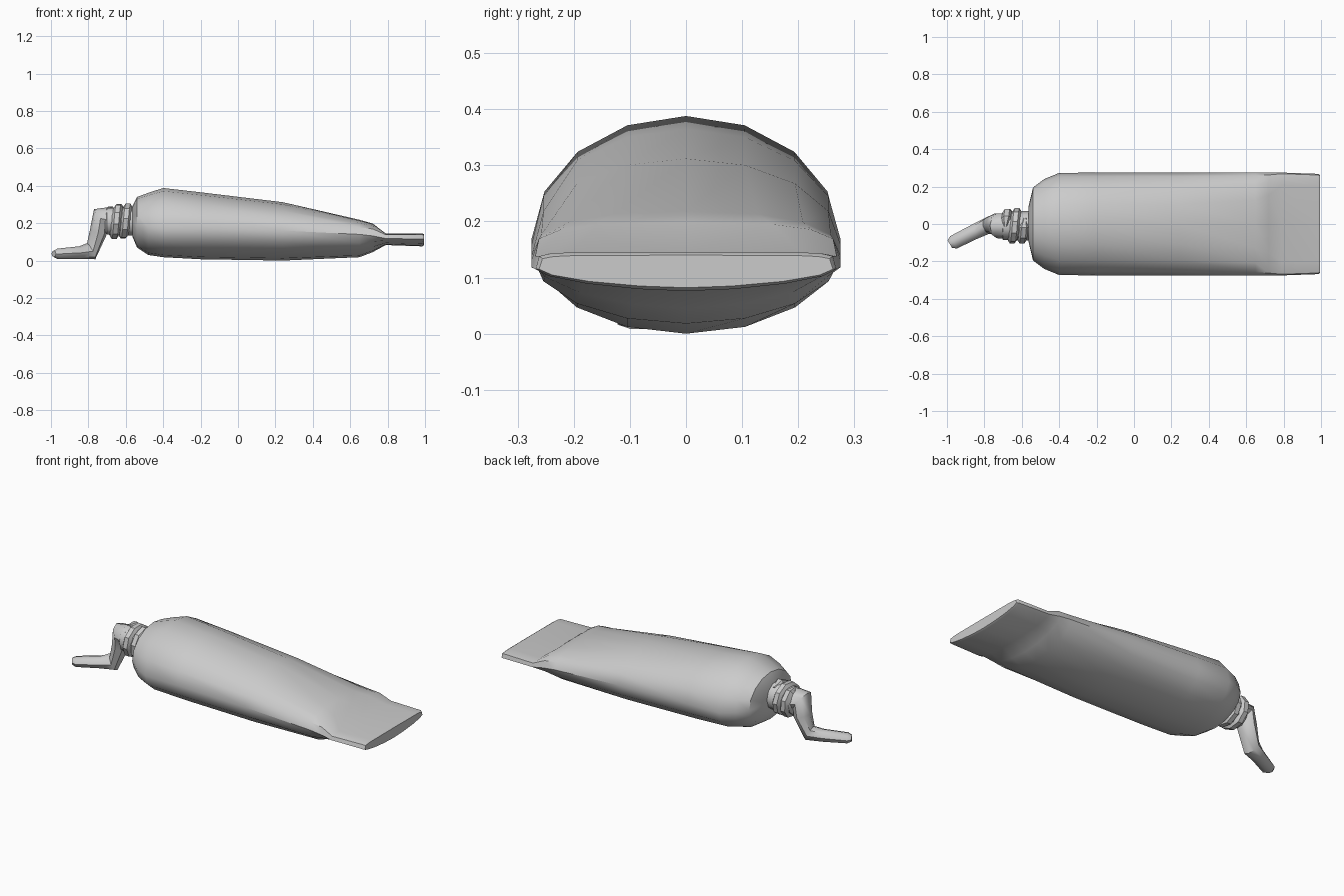
import bpy, bmesh, math
from mathutils import Vector

if "Cube" in bpy.data.objects:
    bpy.data.objects.remove(bpy.data.objects["Cube"])


def smooth(obj, angle):
    bpy.ops.object.select_all(action='DESELECT')
    obj.select_set(True)
    bpy.context.view_layer.objects.active = obj
    bpy.ops.object.shade_smooth_by_angle(angle=math.radians(angle))


def ring(c, u, v, down=1.0, p_top=1.0, p_bot=1.0, n=16):
    """Cross-section around c: half width u, half height v, lower half scaled."""
    c, u, v = Vector(c), Vector(u), Vector(v)
    pts = []
    for i in range(n):
        a = 2 * math.pi * i / n
        co, si = round(math.cos(a), 6), round(math.sin(a), 6)
        p = p_top if si >= 0 else p_bot
        k = 1.0 if si >= 0 else down
        pts.append(c + u * math.copysign(abs(co) ** p, co)
                   + v * k * math.copysign(abs(si) ** p, si))
    return pts


def loft(name, rings, angle=40):
    bm = bmesh.new()
    rows = [[bm.verts.new(p) for p in r] for r in rings]
    n = len(rows[0])
    for a, b in zip(rows, rows[1:]):
        for i in range(n):
            j = (i + 1) % n
            bm.faces.new((a[i], a[j], b[j], b[i]))
    bm.faces.new(rows[0])
    bm.faces.new(rows[-1])
    bmesh.ops.recalc_face_normals(bm, faces=bm.faces[:])
    mesh = bpy.data.meshes.new(name)
    bm.to_mesh(mesh)
    bm.free()
    obj = bpy.data.objects.new(name, mesh)
    bpy.context.collection.objects.link(obj)
    smooth(obj, angle)
    return obj


# Tube body: x, half width, bottom z, widest z, top z, top power, bottom power
body = [
    (-0.565, 0.09, 0.13, 0.20, 0.29, 1, 1),
    (-0.54, 0.195, 0.07, 0.19, 0.34, 1, 1),
    (-0.48, 0.24, 0.03, 0.18, 0.362, 1, 1),
    (-0.40, 0.273, 0.018, 0.17, 0.388, 1, 1),
    (-0.20, 0.275, 0.007, 0.17, 0.365, 1, 1),
    (0.24, 0.275, 0.0, 0.16, 0.312, 1, 1),
    (0.65, 0.275, 0.018, 0.14, 0.218, 0.8, 1),
    (0.72, 0.275, 0.045, 0.132, 0.198, 0.6, 1.1),
    (0.79, 0.275, 0.083, 0.118, 0.145, 0.3, 1.2),
    (0.985, 0.268, 0.076, 0.115, 0.146, 0.3, 1.2),
    (0.995, 0.262, 0.082, 0.115, 0.14, 0.3, 1.2),
]
loft("tube_body", [ring((x, 0, m), (0, w, 0), (0, 0, t - m), (m - b) / (t - m), pt, pb)
                   for x, w, b, m, t, pt, pb in body])

# Neck core
loft("neck", [ring((x, -0.01, 0.21), (0, r, 0), (0, 0, r), n=10)
              for x, r in ((-0.54, 0.08), (-0.70, 0.075), (-0.71, 0.06))])

# Spiral screw thread around the neck
thread, steps = [], 20
for i in range(steps + 1):
    t = i / steps
    a = t * 2.1 * 2 * math.pi + 1.0
    out = Vector((0, math.cos(a), math.sin(a)))
    c = Vector((-0.583 - 0.105 * t, -0.01, 0.21)) + out * 0.074
    s = 0.3 if i in (0, steps) else 1.0
    thread.append(ring(c, (0.026 * s, 0, 0), out * (0.024 * s), n=6))
loft("screw_thread", thread, 30)

# Squeezed paste drooping out of the neck and lying on the ground
paste = [
    ((-0.68, -0.01, 0.215), (0, 0.068, 0), (0, 0, 0.072)),
    ((-0.735, -0.01, 0.225), (0, 0.066, 0), (-0.035, 0, 0.05)),
    ((-0.747, 0.0, 0.15), (0, 0.055, 0), (-0.045, 0, 0.012)),
    ((-0.785, -0.01, 0.05), (-0.01, 0.043, 0), (-0.022, 0, 0.043)),
    ((-0.85, -0.04, 0.042), (-0.018, 0.036, 0), (0, 0, 0.034)),
    ((-0.965, -0.098, 0.036), (-0.018, 0.033, 0), (0, 0, 0.028)),
    ((-0.985, -0.107, 0.036), (-0.012, 0.02, 0), (0, 0, 0.017)),
]
loft("paste", [ring(c, u, v, n=8) for c, u, v in paste], 45)
